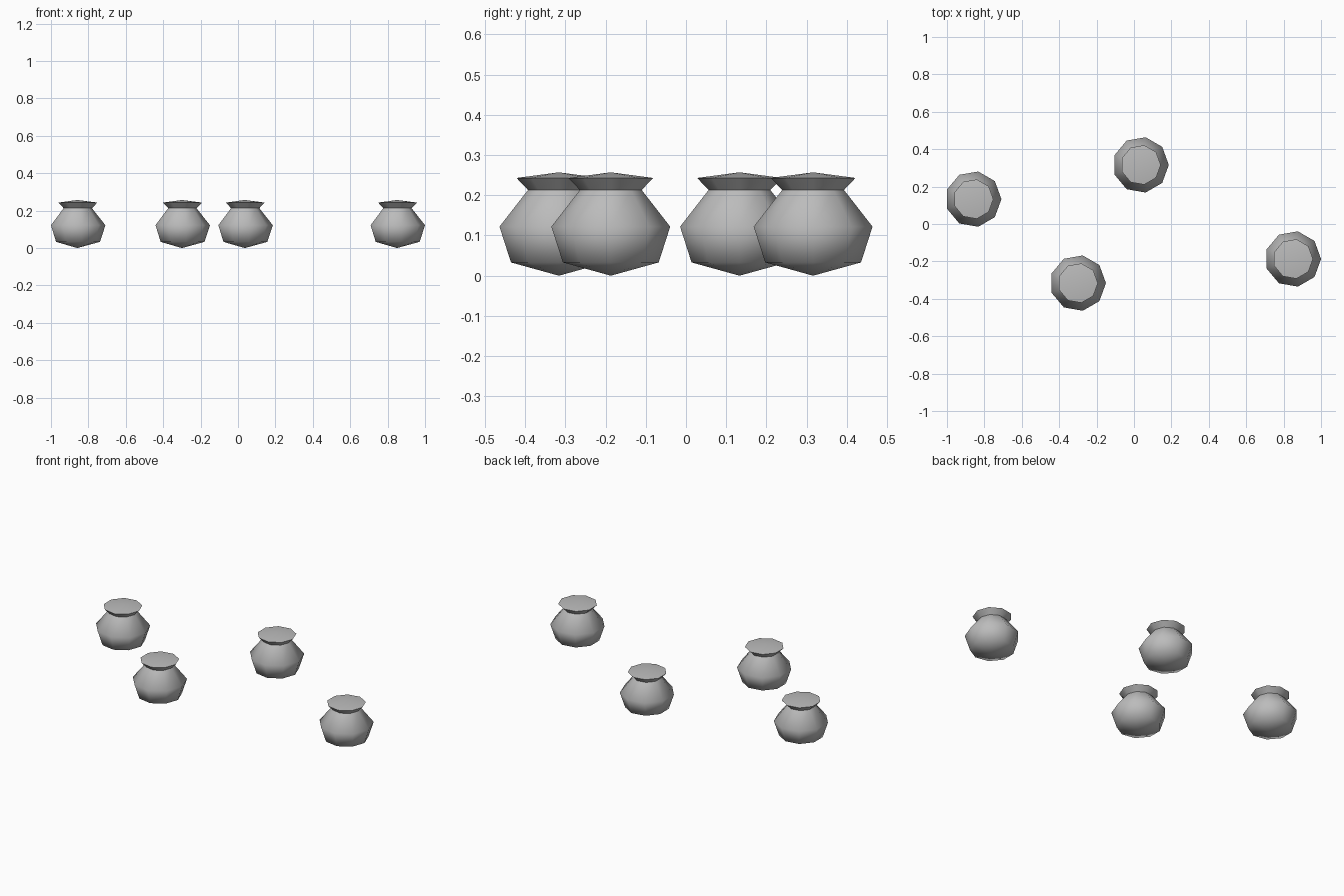
import bpy
import bmesh
from math import cos, sin, tau, radians

cube = bpy.data.objects.get("Cube")
if cube:
    bpy.data.objects.remove(cube, do_unlink=True)

SIDES = 9

# Plain grey clay
clay = bpy.data.materials.new("grey_clay")
clay.use_nodes = True
GREY = (0.5, 0.5, 0.5, 1)
clay.diffuse_color = GREY
clay.node_tree.nodes["Principled BSDF"].inputs["Base Color"].default_value = GREY


def lathe(name, base, rings, top):
    """Spin (radius, height) rings into a closed mesh with a shallow cone at each end."""
    bm = bmesh.new()
    loops = [[bm.verts.new((r * cos(tau * i / SIDES), r * sin(tau * i / SIDES), z))
              for i in range(SIDES)] for r, z in rings]
    low, high = bm.verts.new((0, 0, base)), bm.verts.new((0, 0, top))
    for i in range(SIDES):
        j = (i + 1) % SIDES
        bm.faces.new((low, loops[0][j], loops[0][i]))
        bm.faces.new((high, loops[-1][i], loops[-1][j]))
        for a, b in zip(loops, loops[1:]):
            bm.faces.new((a[i], a[j], b[j], b[i]))
    bmesh.ops.recalc_face_normals(bm, faces=bm.faces)
    mesh = bpy.data.meshes.new(name)
    bm.to_mesh(mesh)
    bm.free()
    mesh.materials.append(clay)
    return mesh


# Pot profile: foot, belly, neck, flared lip
pot_mesh = lathe("pot", 0, [(0.121, 0.033), (0.15, 0.122), (0.078, 0.213), (0.107, 0.243)], 0.257)

# Four matching pots scattered on the ground
spots = {
    "pot_far_right": (-0.859, 0.133),
    "pot_front": (-0.3, -0.316),
    "pot_back": (0.036, 0.316),
    "pot_far_left": (0.85, -0.187),
}
bpy.ops.object.select_all(action="DESELECT")
for name, (x, y) in spots.items():
    pot = bpy.data.objects.new(name, pot_mesh)
    pot.location = (x, y, 0)
    bpy.context.collection.objects.link(pot)

# Rounded body with a crisp neck and lip
pot.select_set(True)
bpy.context.view_layer.objects.active = pot
bpy.ops.object.shade_smooth_by_angle(angle=radians(65))
